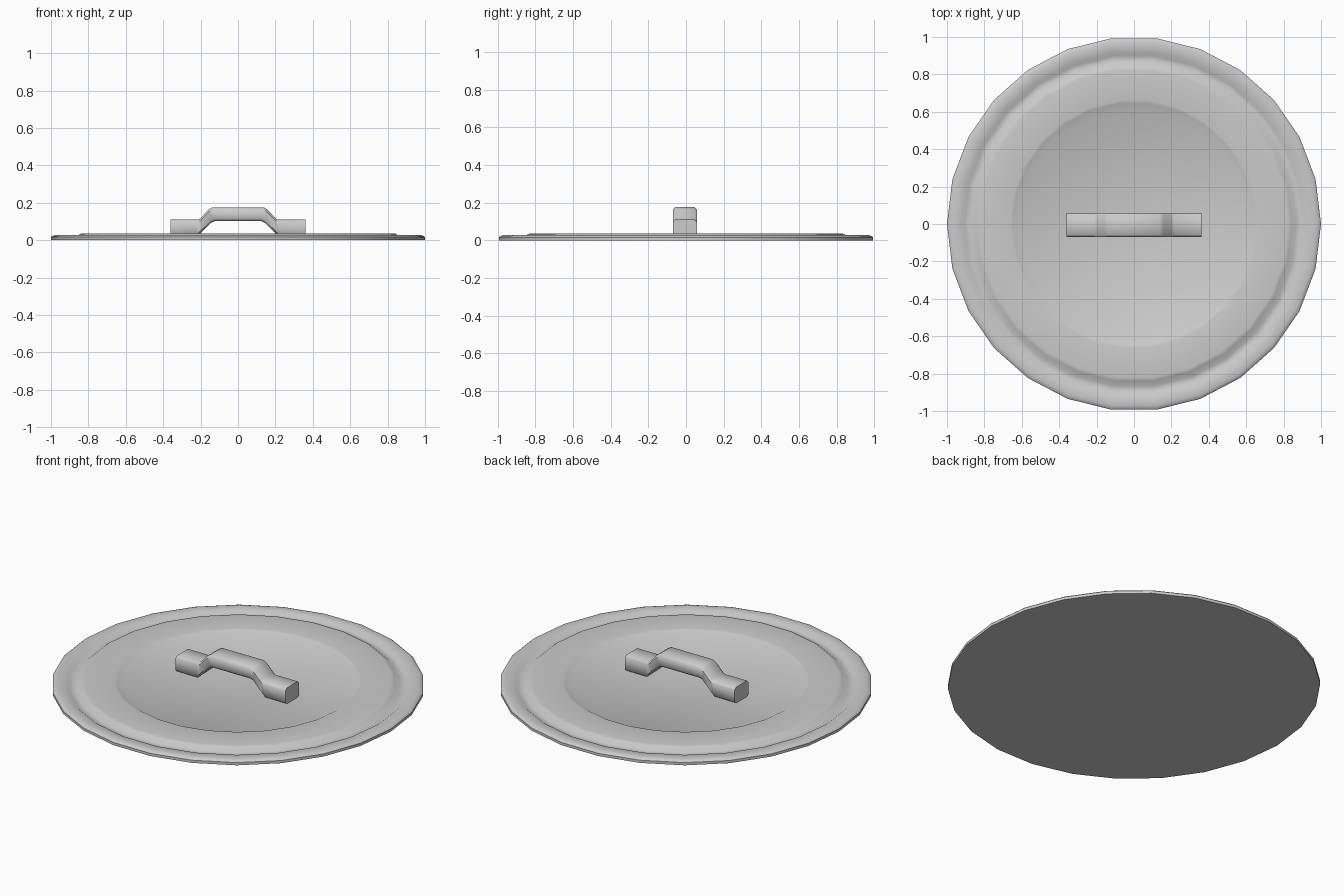
import bpy, bmesh, math

if "Cube" in bpy.data.objects:
    bpy.data.objects.remove(bpy.data.objects["Cube"])


def finish(name, bm, angle):
    bmesh.ops.recalc_face_normals(bm, faces=bm.faces)
    mesh = bpy.data.meshes.new(name)
    bm.to_mesh(mesh)
    bm.free()
    obj = bpy.data.objects.new(name, mesh)
    bpy.context.collection.objects.link(obj)
    bpy.ops.object.select_all(action='DESELECT')
    obj.select_set(True)
    bpy.context.view_layer.objects.active = obj
    bpy.ops.object.shade_smooth_by_angle(angle=math.radians(angle))
    return obj


def skin(bm, rings):
    """Bridge successive vertex rings with quads and cap both ends."""
    n = len(rings[0])
    for a, b in zip(rings, rings[1:]):
        for i in range(n):
            j = (i + 1) % n
            bm.faces.new((a[i], a[j], b[j], b[i]))
    bm.faces.new(rings[0])
    bm.faces.new(rings[-1])


# Lid: 26-sided turned plate with rim, groove, raised band and sunken centre
SIDES = 26
profile = [(1.0, 0.0), (1.0, 0.016), (0.992, 0.023), (0.978, 0.027),
           (0.925, 0.027), (0.905, 0.013), (0.872, 0.013),
           (0.845, 0.034), (0.825, 0.037), (0.665, 0.037),
           (0.650, 0.034), (0.615, 0.016)]
bm = bmesh.new()
rings = []
for r, z in profile:
    rings.append([bm.verts.new((r * math.cos(2 * math.pi * i / SIDES),
                                r * math.sin(2 * math.pi * i / SIDES), z))
                  for i in range(SIDES)])
skin(bm, rings)
finish("lid_plate", bm, 45)

# Handle: chamfered bar swept through mirrored stations (x top, z top, x bottom, z bottom)
half = [(0.36, 0.11, 0.36, 0.016), (0.213, 0.11, 0.225, 0.016),
        (0.200, 0.117, 0.205, 0.033), (0.158, 0.163, 0.145, 0.092),
        (0.137, 0.176, 0.125, 0.102)]
stations = [(-a, b, -c, d) for a, b, c, d in half] + half[::-1]
Y0, W, C = -0.006, 0.064, 0.013
bm = bmesh.new()
rings = []
for xt, zt, xb, zb in stations:
    k = C / (zt - zb)
    section = [(W - C, 0), (W, k), (W, 1 - k), (W - C, 1),
               (C - W, 1), (-W, 1 - k), (-W, k), (C - W, 0)]
    rings.append([bm.verts.new((xb + (xt - xb) * t, Y0 + y, zb + (zt - zb) * t))
                  for y, t in section])
skin(bm, rings)
finish("handle", bm, 46)
